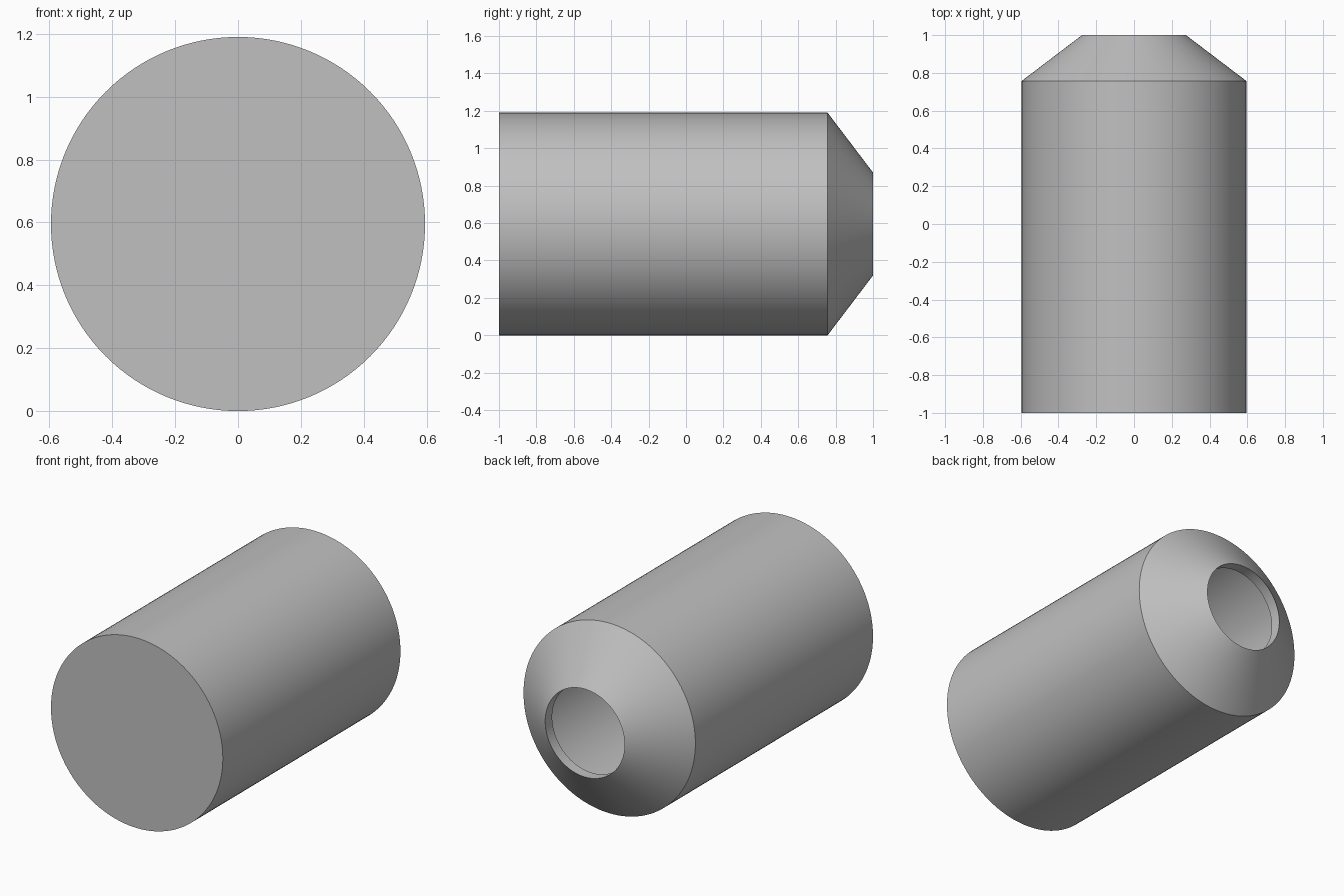
import bpy, bmesh, math
from mathutils import Matrix, Vector

cube = bpy.data.objects.get("Cube")
if cube:
    bpy.data.objects.remove(cube, do_unlink=True)

SEGMENTS = 128
RADIUS = 0.595      # outer barrel
HOLE = 0.275        # opening at the back
SHOULDER = 0.757    # where the taper starts
WALL = 0.055

grey = bpy.data.materials.new("light_grey")
grey.use_nodes = True
colour = (0.53, 0.53, 0.53, 1)
grey.diffuse_color = colour
grey.node_tree.nodes["Principled BSDF"].inputs["Base Color"].default_value = colour


def lathe(name, profile):
    """Spin a (radius, y) profile around the y axis."""
    bm = bmesh.new()
    verts = [bm.verts.new((r, y, 0)) for r, y in profile]
    edges = [bm.edges.new(pair) for pair in zip(verts, verts[1:])]
    bmesh.ops.spin(bm, geom=verts + edges, cent=(0, 0, 0), axis=(0, 1, 0),
                   angle=math.tau, steps=SEGMENTS, use_merge=False)
    bmesh.ops.remove_doubles(bm, verts=bm.verts, dist=1e-5)
    bmesh.ops.recalc_face_normals(bm, faces=bm.faces)
    mesh = bpy.data.meshes.new(name)
    bm.to_mesh(mesh)
    bm.free()
    mesh.materials.append(grey)
    obj = bpy.data.objects.new(name, mesh)
    obj.location.z = RADIUS
    bpy.context.collection.objects.link(obj)
    return obj


# Inner taper runs parallel to the outer one, one wall thickness in
slope = (1 - SHOULDER) / (RADIUS - HOLE)
lip = WALL * math.hypot(1, slope)
inner = RADIUS - WALL
inner_shoulder = 1 - lip - slope * (inner - HOLE)

# Hollow barrel: closed front, tapered back with a round opening
barrel = lathe("hollow_barrel", [
    (0, -1), (RADIUS, -1), (RADIUS, SHOULDER), (HOLE, 1),
    (HOLE, 1 - lip), (inner, inner_shoulder), (inner, -1 + WALL), (0, -1 + WALL),
])

bpy.ops.object.select_all(action="DESELECT")
barrel.select_set(True)
bpy.context.view_layer.objects.active = barrel
bpy.ops.object.shade_smooth_by_angle(angle=math.radians(25))
